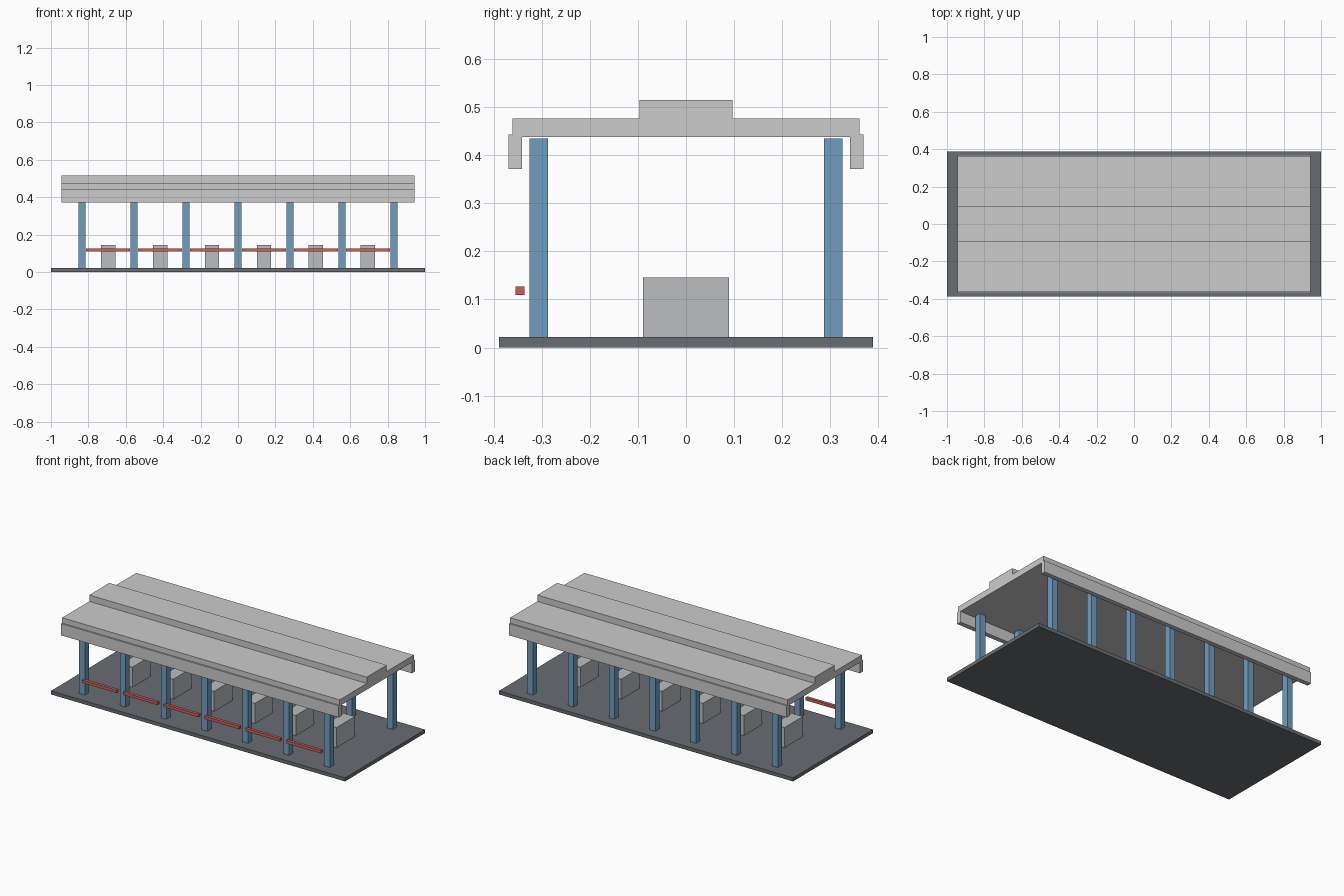
import bpy

if "Cube" in bpy.data.objects:
    bpy.data.objects.remove(bpy.data.objects["Cube"])


def material(name, rgb):
    m = bpy.data.materials.new(name)
    m.diffuse_color = (*rgb, 1)
    m.use_nodes = True
    m.node_tree.nodes["Principled BSDF"].inputs["Base Color"].default_value = m.diffuse_color
    return m


blue = material("steel_blue", (0.16, 0.34, 0.52))
red = material("rail_red", (0.60, 0.12, 0.10))
dark = material("dark_floor", (0.14, 0.155, 0.17))
light = material("light_block", (0.50, 0.51, 0.52))


def box(name, x, y, z0, z1, sx, sy, mat=None):
    """Box centred on x, y, spanning z0 to z1."""
    bpy.ops.mesh.primitive_cube_add(size=1, location=(x, y, (z0 + z1) / 2))
    ob = bpy.context.object
    ob.name = name
    ob.scale = (sx, sy, z1 - z0)
    bpy.ops.object.transform_apply(location=False, rotation=False, scale=True)
    if mat:
        ob.data.materials.append(mat)
    return ob


BAY = 0.2778
ROOF = 1.888

# Floor slab
box("floor_slab", 0, 0, 0, 0.022, 2, 0.777, dark)

# Two rows of columns
for i in range(7):
    for side, y in (("front", -0.306), ("back", 0.306)):
        box(f"{side}_column_{i + 1}", (i - 3) * BAY, y, 0.001, 0.435, 0.038, 0.039, blue)

# Central blocks and front rails, one per bay
for i in range(6):
    x = (i - 2.5) * BAY
    box(f"block_{i + 1}", x, 0, 0.001, 0.1455, 0.077, 0.178, light)
    box(f"front_rail_{i + 1}", x, -0.3455, 0.109, 0.1265, 0.236, 0.019, red)

# Roof: slab, raised ridge, hanging fascias
box("roof_slab", 0, 0, 0.438, 0.476, ROOF, 0.721)
box("roof_ridge", 0, 0, 0.475, 0.515, ROOF, 0.194)
for side, y in (("front", -0.3555), ("back", 0.3555)):
    box(f"{side}_fascia", 0, y, 0.371, 0.443, ROOF, 0.028)
